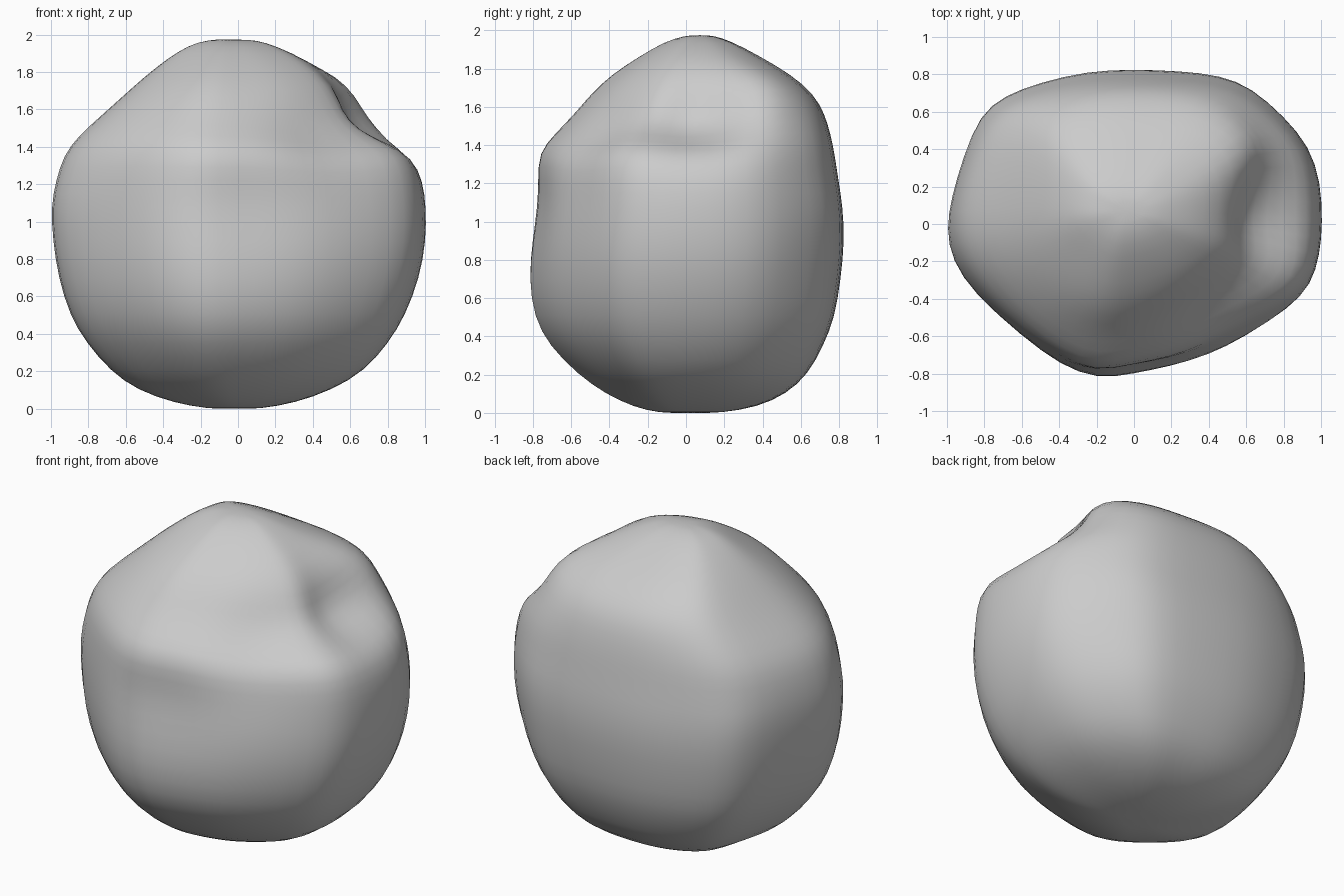
import bpy, bmesh
from mathutils import Vector
from math import exp

# Plan outline at the widest level, counter-clockwise from +x
OUTLINE = [(1, 0), (.99, .22), (.93, .41), (.8, .57), (.63, .73), (.46, .79), (.25, .81),
           (0, .82), (-.25, .81), (-.5, .75), (-.69, .68), (-.82, .58), (-.91, .35), (-.97, .14),
           (-1, -.03), (-.97, -.2), (-.85, -.38), (-.6, -.6), (-.4, -.75), (-.2, -.83),
           (0, -.8), (.2, -.76), (.4, -.7), (.6, -.6), (.83, -.45), (.94, -.33), (.985, -.17)]

# Level: z, left, right, front, back extents
LEVELS = [(.0, -.16, .12, -.14, .18), (.03, -.34, .3, -.27, .37), (.1, -.54, .5, -.42, .52),
          (.2, -.68, .67, -.56, .63), (.35, -.81, .8, -.71, .71), (.5, -.9, .89, -.79, .77),
          (.7, -.96, .965, -.82, .8), (.9, -.99, 1, -.81, .82), (1.08, -1, 1, -.79, .81),
          (1.22, -.985, .99, -.785, .79), (1.36, -.945, .96, -.775, .77), (1.45, -.87, .88, -.68, .75),
          (1.56, -.73, .77, -.56, .72), (1.66, -.61, .68, -.48, .67), (1.76, -.5, .57, -.38, .55),
          (1.86, -.38, .38, -.24, .37), (1.94, -.26, .2, -.11, .23), (1.97, -.15, .1, -.01, .14)]

# Dents and bulges: centre, push vector, radius
DENTS = [((.74, .08, 1.55), (-.16, 0, -.08), .19),    # notch behind the shelf
         ((.6, -.17, 1.53), (-.07, .03, -.06), .18),  # groove running to the front
         ((.4, -.42, 1.5), (-.02, .03, -.03), .18),
         ((.52, -.58, 1.33), (-.03, .03, -.03), .2),  # front right chamfer
         ((.02, -.8, 1.1), (0, .035, 0), .22),        # shallow hollow in the front
         ((.68, .68, .8), (-.02, -.02, 0), .13),
         ((.56, .45, 1.66), (.045, .01, .045), .19),  # full back right shoulder
         ((-.4, .42, 1.66), (-.03, .02, .025), .28),  # full back left shoulder
         ((-.42, -.36, 1.52), (-.02, -.04, .04), .24)]  # full front left shoulder


def shape(p):
    out = p.copy()
    for c, push, r in DENTS:
        out += Vector(push) * exp(-((p - Vector(c)).length / r) ** 2 / 1.6)
    # offset the slight shrinkage of the subdivision
    return Vector((out.x * 1.01, out.y * 1.015, out.z))


bm = bmesh.new()
rings = []
for z, xl, xr, yf, yb in LEVELS:
    cx, cy = -.04 * (z / 2) ** 4, .07 * (z / 2) ** 4
    ring = []
    for u, v in OUTLINE:
        x = cx + (u * (xr - cx) if u > 0 else -u * (xl - cx))
        y = cy + (v / .82 * (yb - cy) if v > 0 else -v / .82 * (yf - cy))
        ring.append(bm.verts.new(shape(Vector((x, y, z)))))
    rings.append(ring)

n = len(OUTLINE)
for a, b in zip(rings, rings[1:]):
    for i in range(n):
        j = (i + 1) % n
        bm.faces.new((a[i], a[j], b[j], b[i]))

# Close the bottom and top with fans
for ring, pole, flip in ((rings[0], (-.02, .02, 0), True), (rings[-1], (-.04, .07, 1.975), False)):
    c = bm.verts.new(pole)
    for i in range(n):
        f = (ring[i], ring[(i + 1) % n], c)
        bm.faces.new(f[::-1] if flip else f)

# Soften the level ledges above the widest part, away from the notch and front tip
soft = [v for v in bm.verts if 1.2 < v.co.z < 1.9 and (v.co.x < -.25 or v.co.y > .5)]
for _ in range(2):
    bmesh.ops.smooth_vert(bm, verts=soft, factor=.3, use_axis_x=True, use_axis_y=True, use_axis_z=True)

for f in bm.faces:
    f.smooth = True
mesh = bpy.data.meshes.new("boulder")
bm.to_mesh(mesh)
bm.free()
boulder = bpy.data.objects.new("boulder", mesh)
bpy.context.collection.objects.link(boulder)
sub = boulder.modifiers.new("smooth", 'SUBSURF')
sub.levels = sub.render_levels = 1
